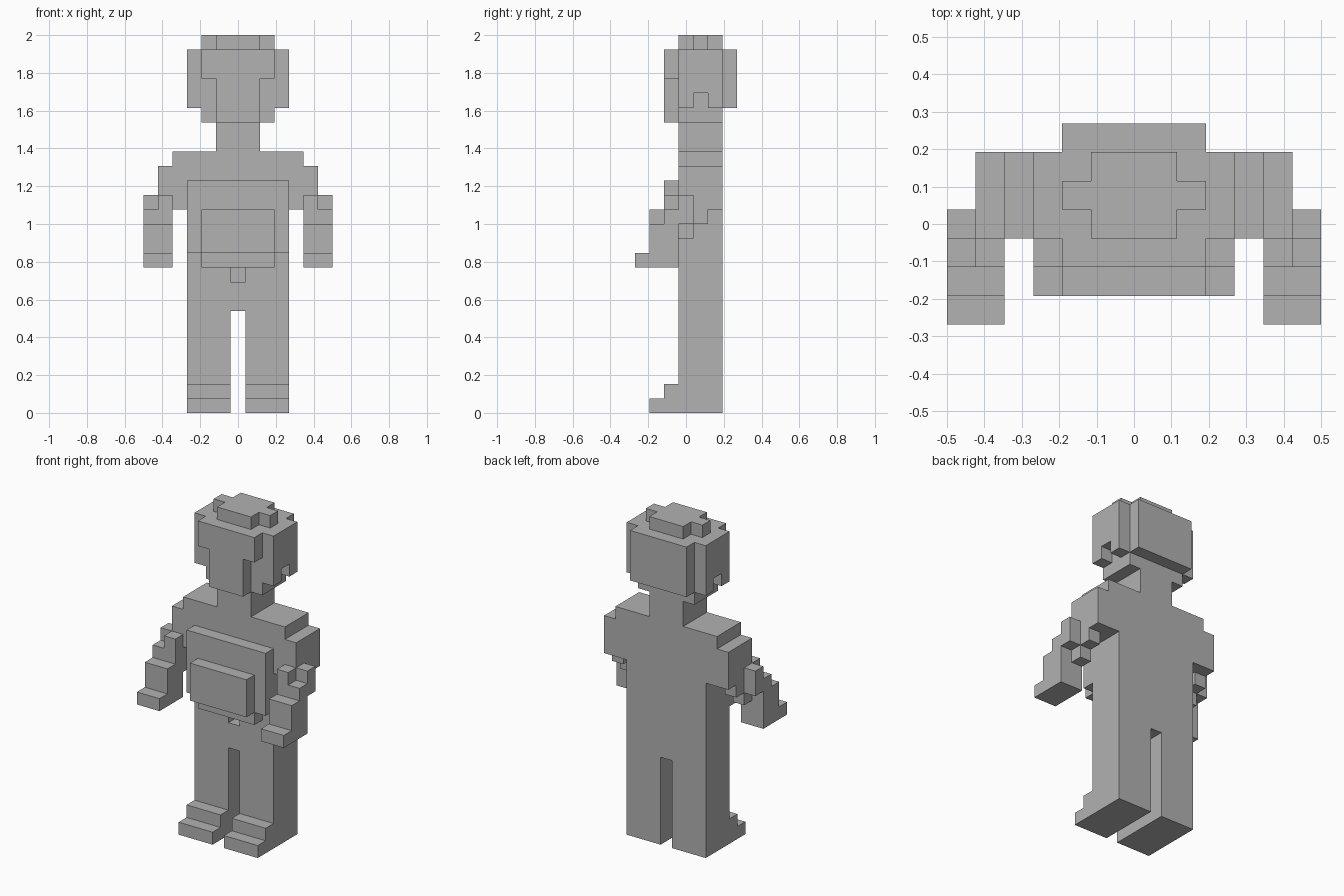
import bpy, bmesh
from mathutils import Vector

cube = bpy.data.objects.get("Cube")
if cube:
    bpy.data.objects.remove(cube, do_unlink=True)

UNIT = 2 / 26                 # edge of one block
W, D = 13, 7                  # grid width and depth in blocks

grey = bpy.data.materials.new("plain grey")
grey.use_nodes = True
colour = (0.445, 0.445, 0.445, 1)
grey.diffuse_color = colour
grey.node_tree.nodes["Principled BSDF"].inputs["Base Color"].default_value = colour


def box(x, y, z):
    """Set of grid cells filling the given (start, end) ranges."""
    return {(i, j, k) for i in range(*x) for j in range(*y) for k in range(*z)}


def mirrored(cells):
    return {(W - 1 - i, j, k) for i, j, k in cells}


def build(name, cells):
    """Skin a set of cells with its outer faces, merged into large flat polygons."""
    bm = bmesh.new()
    for cell in cells:
        for axis in range(3):
            for side in (-1, 1):
                near = list(cell)
                near[axis] += side
                if tuple(near) in cells:
                    continue
                n, u = Vector(), Vector()
                n[axis] = side
                u[(axis + 1) % 3] = 1
                v = n.cross(u)
                mid = Vector(cell) + Vector((0.5, 0.5, 0.5)) + n / 2
                ring = [mid + (u * a + v * b) / 2
                        for a, b in ((-1, -1), (1, -1), (1, 1), (-1, 1))]
                bm.faces.new([bm.verts.new(((p.x - W / 2) * UNIT,
                                            (p.y - D / 2) * UNIT,
                                            p.z * UNIT)) for p in ring])
    bmesh.ops.remove_doubles(bm, verts=bm.verts, dist=UNIT / 100)
    bmesh.ops.dissolve_limit(bm, angle_limit=0.01, verts=bm.verts, edges=bm.edges)
    mesh = bpy.data.meshes.new(name)
    bm.to_mesh(mesh)
    bm.free()
    mesh.materials.append(grey)
    obj = bpy.data.objects.new(name, mesh)
    bpy.context.collection.objects.link(obj)


core = (3, 6)                 # depth range shared by the whole figure

# Legs with stepped feet
leg = box((3, 6), core, (0, 7)) | box((3, 6), (1, 3), (0, 1)) | box((3, 6), (2, 3), (1, 2))
# Upper arm descending in steps towards the front, then forearm and hand
arm = (box((1, 2), (5, 6), (14, 17)) | box((1, 2), (4, 5), (13, 17))
       | box((1, 2), (3, 4), (12, 17)) | box((1, 2), (2, 3), (10, 15))
       | box((0, 1), (3, 4), (13, 15)) | box((0, 1), (2, 3), (10, 14))
       | box((0, 2), (1, 2), (10, 13)) | box((0, 2), (0, 1), (10, 11)))
for side, place in (("right", set), ("left", mirrored)):
    build(side + "_leg", place(leg))
    build(side + "_arm", place(arm))

# Torso with shoulders and a small recess below the belly
torso = box((3, 10), core, (7, 18)) | box((2, 11), core, (14, 18))
build("torso", torso - box((6, 7), (3, 4), (9, 10)))

# Belly in two layers
build("belly", box((3, 10), (2, 3), (11, 16)) | box((4, 9), (2, 3), (10, 11))
      | box((4, 9), (1, 2), (11, 14)))

build("neck", box((5, 8), core, (18, 20)))

# Head with jaw, rounded back and a notch under each ear
skull = box((3, 10), core, (21, 25)) | box((4, 9), core, (20, 21)) | box((4, 9), (6, 7), (21, 25))
notch = box((3, 4), (4, 5), (21, 22))
build("head", skull - notch - mirrored(notch))
build("face", box((4, 9), (2, 3), (23, 25)) | box((5, 8), (2, 3), (20, 23)))
build("crown", box((5, 8), core, (25, 26)) | box((4, 9), (4, 5), (25, 26)))
